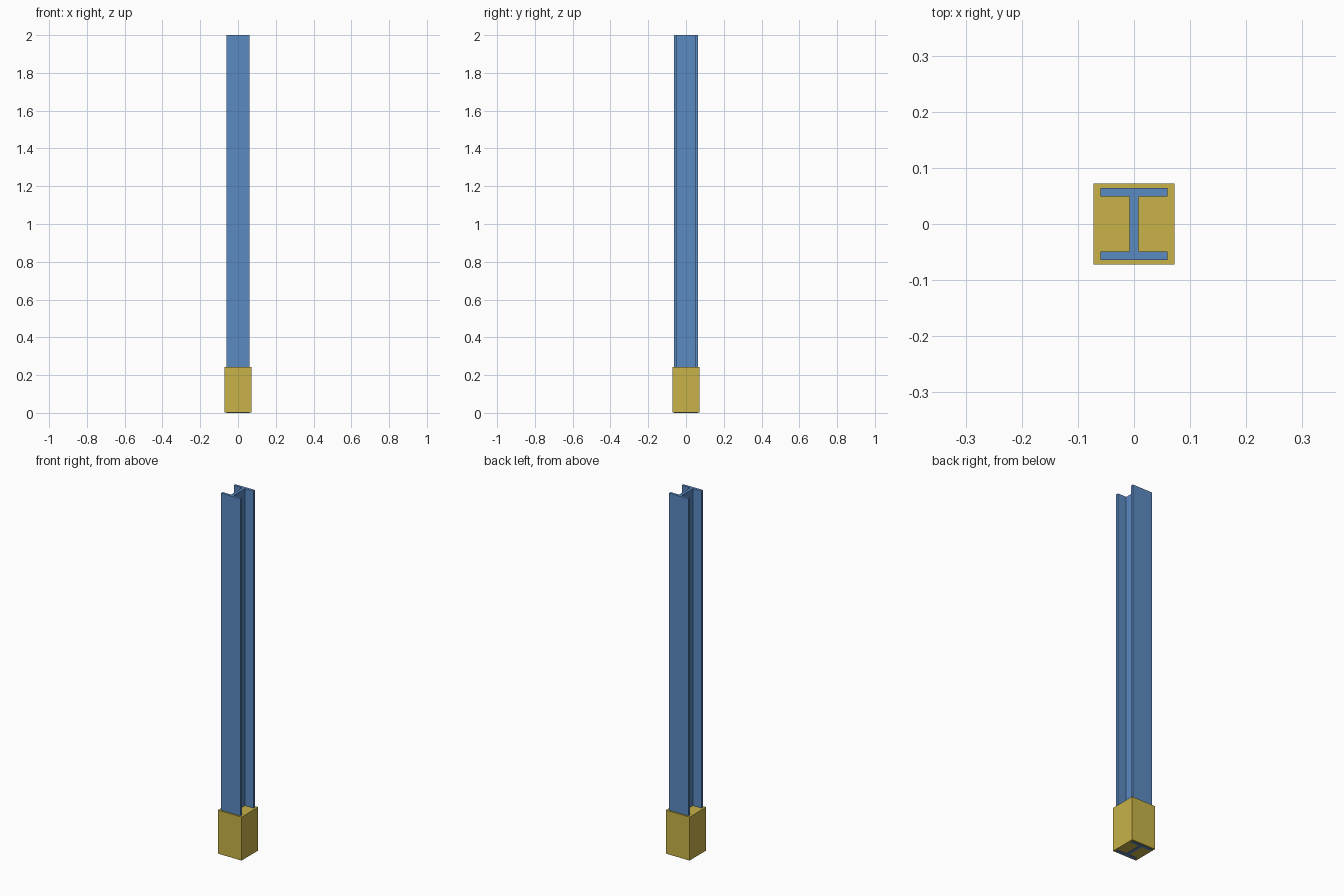
import bpy
import bmesh

cube = bpy.data.objects.get("Cube")
if cube:
    bpy.data.objects.remove(cube, do_unlink=True)


def make_material(name, rgb):
    mat = bpy.data.materials.new(name)
    mat.use_nodes = True
    color = (*rgb, 1.0)
    mat.diffuse_color = color
    mat.node_tree.nodes["Principled BSDF"].inputs["Base Color"].default_value = color
    return mat


def extrude_profile(name, points, bottom, top, mat):
    """Raise a closed outline from bottom to top as a flat-shaded solid."""
    bm = bmesh.new()
    face = bm.faces.new([bm.verts.new((x, y, bottom)) for x, y in points])
    result = bmesh.ops.extrude_face_region(bm, geom=[face], use_keep_orig=True)
    raised = [v for v in result["geom"] if isinstance(v, bmesh.types.BMVert)]
    bmesh.ops.translate(bm, verts=raised, vec=(0, 0, top - bottom))
    bmesh.ops.recalc_face_normals(bm, faces=bm.faces)
    mesh = bpy.data.meshes.new(name)
    bm.to_mesh(mesh)
    bm.free()
    mesh.materials.append(mat)
    obj = bpy.data.objects.new(name, mesh)
    bpy.context.collection.objects.link(obj)
    return obj


blue = make_material("steel blue", (0.105, 0.254, 0.54))
yellow = make_material("mustard yellow", (0.578, 0.451, 0.066))

# I-section beam: half outline, then its point reflection
half_width, half_depth, flange, half_web = 0.06, 0.064, 0.015, 0.008
inner = half_depth - flange
half = [
    (half_web, -inner), (half_web, inner),
    (half_width, inner), (half_width, half_depth),
    (-half_width, half_depth), (-half_width, inner),
]
outline = half + [(-x, -y) for x, y in half]
extrude_profile("beam", outline, 0.0, 2.0, blue)

# Square footing around the foot of the beam, which just shows underneath
side = 0.0725
square = [(-side, -side), (side, -side), (side, side), (-side, side)]
extrude_profile("footing", square, 0.002, 0.243, yellow)
